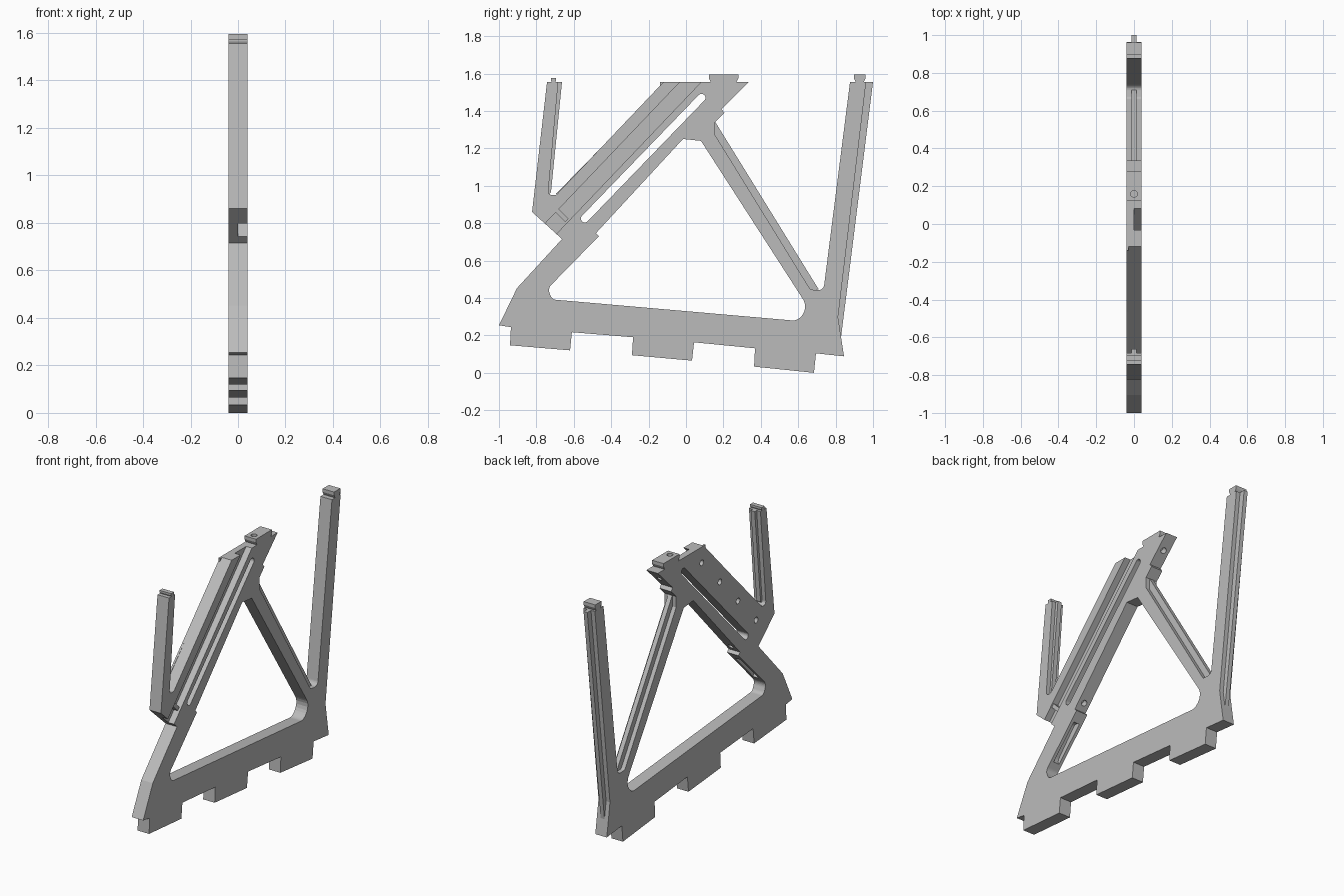
import bpy, bmesh, math
from mathutils import Vector

HALF = 0.04   # half the plate thickness
TOP = 1.555   # height of the flat upper ends

old = bpy.data.objects.get("Cube")
if old:
    bpy.data.objects.remove(old, do_unlink=True)

grey = bpy.data.materials.new("plain_grey")
grey.use_nodes = True
grey.diffuse_color = (0.5, 0.5, 0.5, 1)
grey.node_tree.nodes["Principled BSDF"].inputs["Base Color"].default_value = (0.5, 0.5, 0.5, 1)


def rounded(points, steps=6):
    """Side profile as (y, z) or (y, z, radius); corners with a radius are filleted."""
    out = []
    for i, p in enumerate(points):
        c = Vector(p[:2])
        if len(p) == 2:
            out.append(c)
            continue
        a = (Vector(points[i - 1][:2]) - c).normalized()
        b = (Vector(points[(i + 1) % len(points)][:2]) - c).normalized()
        half = a.angle(b) / 2
        reach = p[2] / math.tan(half)
        centre = c + (a + b).normalized() * (p[2] / math.sin(half))
        start, end = c + a * reach - centre, c + b * reach - centre
        for k in range(steps + 1):
            t = k / steps
            out.append(centre + start.lerp(end, t).normalized() * p[2])
    return out


def prism(name, points, x0=-HALF, x1=HALF):
    """Extrude a side profile across the thickness."""
    bm = bmesh.new()
    face = bm.faces.new([bm.verts.new((x0, p.x, p.y)) for p in rounded(points)])
    ext = bmesh.ops.extrude_face_region(bm, geom=[face])
    moved = [v for v in ext["geom"] if isinstance(v, bmesh.types.BMVert)]
    bmesh.ops.translate(bm, verts=moved, vec=(x1 - x0, 0, 0))
    bmesh.ops.recalc_face_normals(bm, faces=bm.faces)
    mesh = bpy.data.meshes.new(name)
    bm.to_mesh(mesh)
    bm.free()
    mesh.materials.append(grey)
    obj = bpy.data.objects.new(name, mesh)
    bpy.context.collection.objects.link(obj)
    return obj


def strip(a, b, width, r=None):
    """Profile of a straight bar between two points, optionally round-cornered."""
    a, b = Vector(a), Vector(b)
    d = (b - a).normalized()
    n = Vector((-d.y, d.x)) * width / 2
    pts = [a + n, b + n, b - n, a - n]
    return [(p.x, p.y, r) if r else (p.x, p.y) for p in pts]


def drill(centre, direction, depth, radius=0.018):
    """Cylinder cutter centred on a surface point."""
    bpy.ops.mesh.primitive_cylinder_add(vertices=20, radius=radius, depth=2 * depth, location=centre)
    obj = bpy.context.object
    obj.rotation_euler = Vector(direction).to_track_quat('Z', 'Y').to_euler()
    return obj


def cut(target, cutter):
    cutter.hide_render = True
    mod = target.modifiers.new("cut", 'BOOLEAN')
    mod.operation, mod.solver, mod.object = 'DIFFERENCE', 'EXACT', cutter
    bpy.context.view_layer.objects.active = target
    bpy.ops.object.modifier_apply(modifier=mod.name)
    bpy.data.objects.remove(cutter, do_unlink=True)


# Main plate outline, clockwise from the short front post
frame = prism("frame_plate", [
    (-.743, TOP), (-.683, TOP), (-.738, .95, .02), (-.695, .95, .02), (-.12, TOP),
    (.337, TOP), (.19, 1.41), (.205, 1.39), (.155, 1.34), (.155, 1.272),
    (.665, .445, .02), (.735, .44, .03), (.877, TOP), (.963, TOP),
    (.813, .297), (.829, .19), (.845, .088), (.695, .104),
    (.684, 0), (.364, .033), (.369, .131), (.043, .163), (.032, .065),
    (-.289, .094), (-.283, .19), (-.61, .217), (-.62, .12), (-.941, .147),
    (-.936, .244), (-1, .254), (-.904, .452), (-.663, .715), (-.823, .86)])

# Triangular opening and the long narrow slot
cut(frame, prism("opening", [
    (-.016, 1.25), (.08, 1.24), (.66, .34, .075), (.59, .278, .05),
    (-.715, .392, .03), (-.74, .45, .04), (-.465, .731), (-.481, .747)], -1, 1))
cut(frame, prism("slot", strip((-.555, .81), (.097, 1.485), .042, .0195), -1, 1))

# Open channel along the sloping beam, on the left side only
cut(frame, prism("channel", strip((-.8, .69), (.1, 1.634), .082), 0, 1))

# Pocket in the inner face of the front foot
cut(frame, prism("pocket", strip((-.68, .485), (-.51, .68), .09, .03), -.02, .02))

# Blind holes on the right side of the beam, and those in the end faces
for i in range(4):
    cut(frame, drill((-HALF, -.1 + i * -.18, 1.455 + i * -.189), (1, 0, 0), .025))
cut(frame, drill((0, -.445, .785), (0, 1, -1), .04))
cut(frame, drill((0, .265, 1.483), (0, 1, -1), .04))

# Stop across the lower end of the channel
prism("channel_stop", strip((-.695, .872), (-.637, .815), .024), -.005, .032)

# Rear post, strut and front post carry narrow tongues
prism("rear_post_tongue", [(.955, TOP), (1, TOP), (.829, .19), (.805, .297)], -.013, .013)
prism("strut_tongue", [(.15, 1.34), (.157, 1.34), (.71, .445), (.66, .44), (.15, 1.265)], -.014, .014)
prism("front_post_tongue", [(-.69, TOP), (-.663, TOP), (-.722, .965, .01), (-.745, .945)], -.014, .014)

# Thin lip along the top edge of the beam
prism("beam_lip", [(-.139, TOP), (-.11, TOP), (-.68, .95), (-.695, .957), (-.139, 1.525)], -HALF, -.028)

# Dovetail tabs on the upper ends
tabs = {"beam_tab": (.132, .27, .01, .04), "rear_post_tab": (.908, .95, .01, .04),
        "front_post_tab": (-.718, -.699, .005, .02)}
for name, (y0, y1, flare, height) in tabs.items():
    tab = prism(name, [(y0, TOP - .01), (y0, TOP), (y0 - flare, TOP + height / 2),
                       (y0 - flare, TOP + height), (y1 + flare, TOP + height),
                       (y1 + flare, TOP + height / 2), (y1, TOP), (y1, TOP - .01)])
    if name == "beam_tab":
        cut(tab, drill((0, .16, TOP + height), (0, 0, 1), .035))
